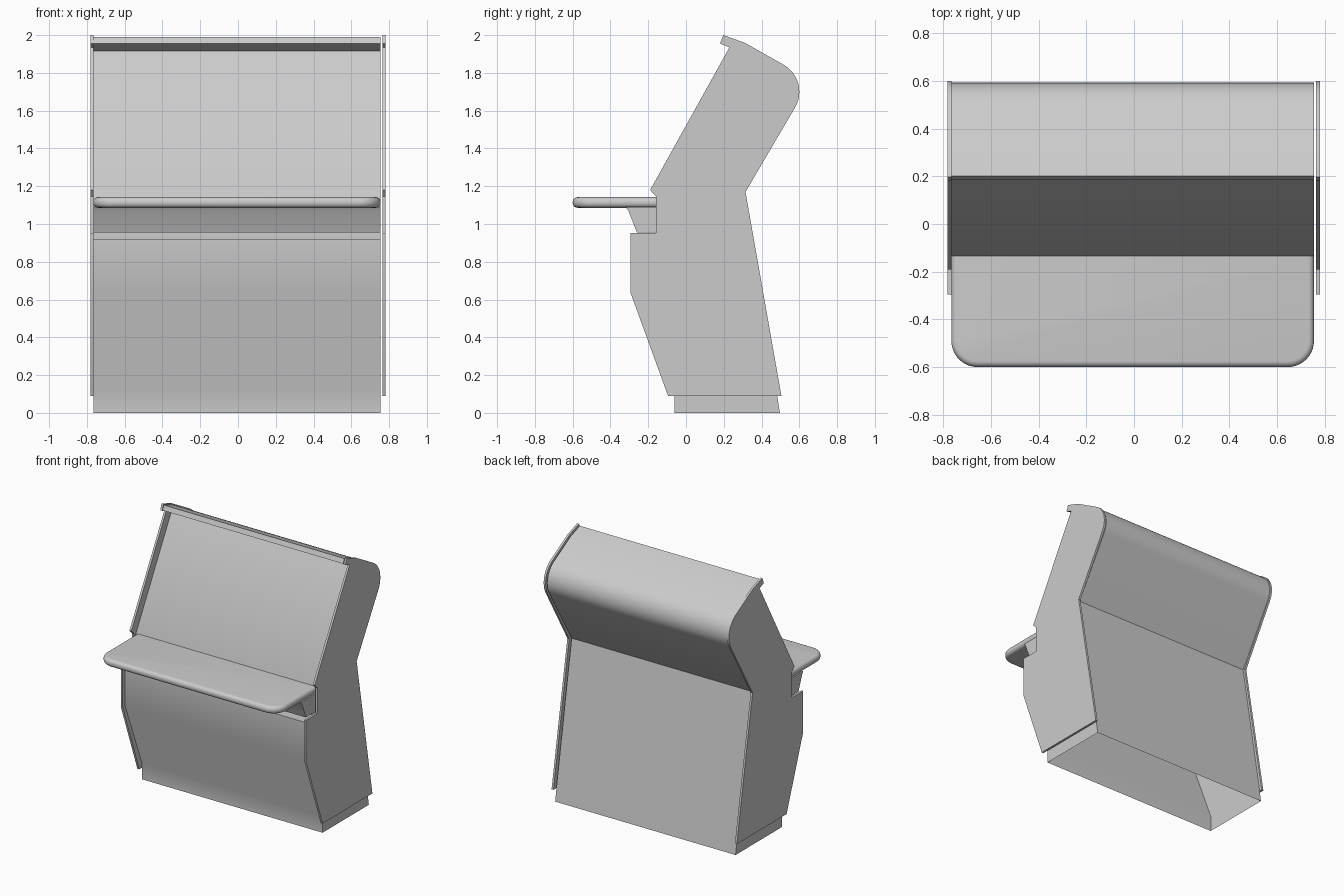
import bpy, bmesh
from math import sin, cos, radians

if "Cube" in bpy.data.objects:
    bpy.data.objects.remove(bpy.data.objects["Cube"])


def arc(cx, cy, r, a0, a1, n=12):
    return [(cx + r * cos(radians(a0 + (a1 - a0) * i / n)),
             cy + r * sin(radians(a0 + (a1 - a0) * i / n))) for i in range(n + 1)]


def finish(name, bm, angle=30):
    bmesh.ops.recalc_face_normals(bm, faces=bm.faces)
    me = bpy.data.meshes.new(name)
    bm.to_mesh(me)
    bm.free()
    ob = bpy.data.objects.new(name, me)
    bpy.context.collection.objects.link(ob)
    bpy.ops.object.select_all(action='DESELECT')
    ob.select_set(True)
    bpy.context.view_layer.objects.active = ob
    bpy.ops.object.shade_smooth_by_angle(angle=radians(angle))
    return ob


def prism(name, profile, x0, x1, open_bottom=False):
    """Extrude a (y, z) profile along x."""
    bm = bmesh.new()
    f = bm.faces.new([bm.verts.new((x0, y, z)) for y, z in profile])
    new = bmesh.ops.extrude_face_region(bm, geom=[f], use_keep_orig=True)
    bmesh.ops.translate(bm, vec=(x1 - x0, 0, 0),
                        verts=[v for v in new['geom'] if isinstance(v, bmesh.types.BMVert)])
    bmesh.ops.recalc_face_normals(bm, faces=bm.faces)
    if open_bottom:
        low = [f for f in bm.faces if all(abs(v.co.z) < 1e-5 for v in f.verts)]
        bmesh.ops.delete(bm, geom=low, context='FACES_ONLY')
    return finish(name, bm)


XL, XR = -0.766, 0.755   # inner cabinet width

# Side panels
side = [(-0.095, 0.09), (-0.295, 0.64), (-0.295, 0.952), (-0.158, 0.952), (-0.158, 1.145),
        (-0.19, 1.18), (0.23, 1.935), (0.18, 1.955), (0.197, 2.0), (0.31, 1.96)]
side += arc(0.435, 1.70, 0.165, 61, -30.5)
side += [(0.315, 1.17), (0.505, 0.09)]
prism("left_side_panel", side, -0.782, -0.766)
prism("right_side_panel", side, 0.764, 0.78)

# Hollow cabinet shell with plinth, front, recessed screen, top lip and back
body = [(-0.06, 0), (-0.06, 0.12), (-0.268, 0.645), (-0.268, 0.92), (-0.135, 0.92),
        (-0.135, 1.14), (0.297, 1.915), (0.187, 1.955), (0.202, 1.99), (0.31, 1.951)]
body += arc(0.435, 1.70, 0.158, 61, -30.5)
body += [(0.299, 1.17), (0.478, 0.12), (0.497, 0)]
prism("cabinet_body", body, XL, XR, open_bottom=True)

# Control shelf with rounded front corners and edges
R, YF, YB = 0.11, -0.6, -0.135
outline = [(XL, YB)] + arc(XL + R, YF + R, R, 180, 270, 10)
outline += arc(XR - R, YF + R, R, 270, 360, 10) + [(XR, YB)]
bm = bmesh.new()
f = bm.faces.new([bm.verts.new((x, y, 1.086)) for x, y in outline])
new = bmesh.ops.extrude_face_region(bm, geom=[f], use_keep_orig=True)
bmesh.ops.translate(bm, vec=(0, 0, 0.056),
                    verts=[v for v in new['geom'] if isinstance(v, bmesh.types.BMVert)])
bmesh.ops.recalc_face_normals(bm, faces=bm.faces)
rim = [e for e in bm.edges if abs(e.verts[0].co.z - e.verts[1].co.z) < 1e-5
       and (e.verts[0].co.y + e.verts[1].co.y) / 2 < YB - 0.001]
bmesh.ops.bevel(bm, geom=rim, offset=0.025, segments=5, profile=0.5, affect='EDGES')
finish("control_shelf", bm, 40)

# Sloped support under the shelf
prism("shelf_support", [(-0.318, 1.09), (-0.305, 1.07), (-0.26, 0.955), (-0.135, 0.955),
                        (-0.135, 1.09)], XL, XR)
